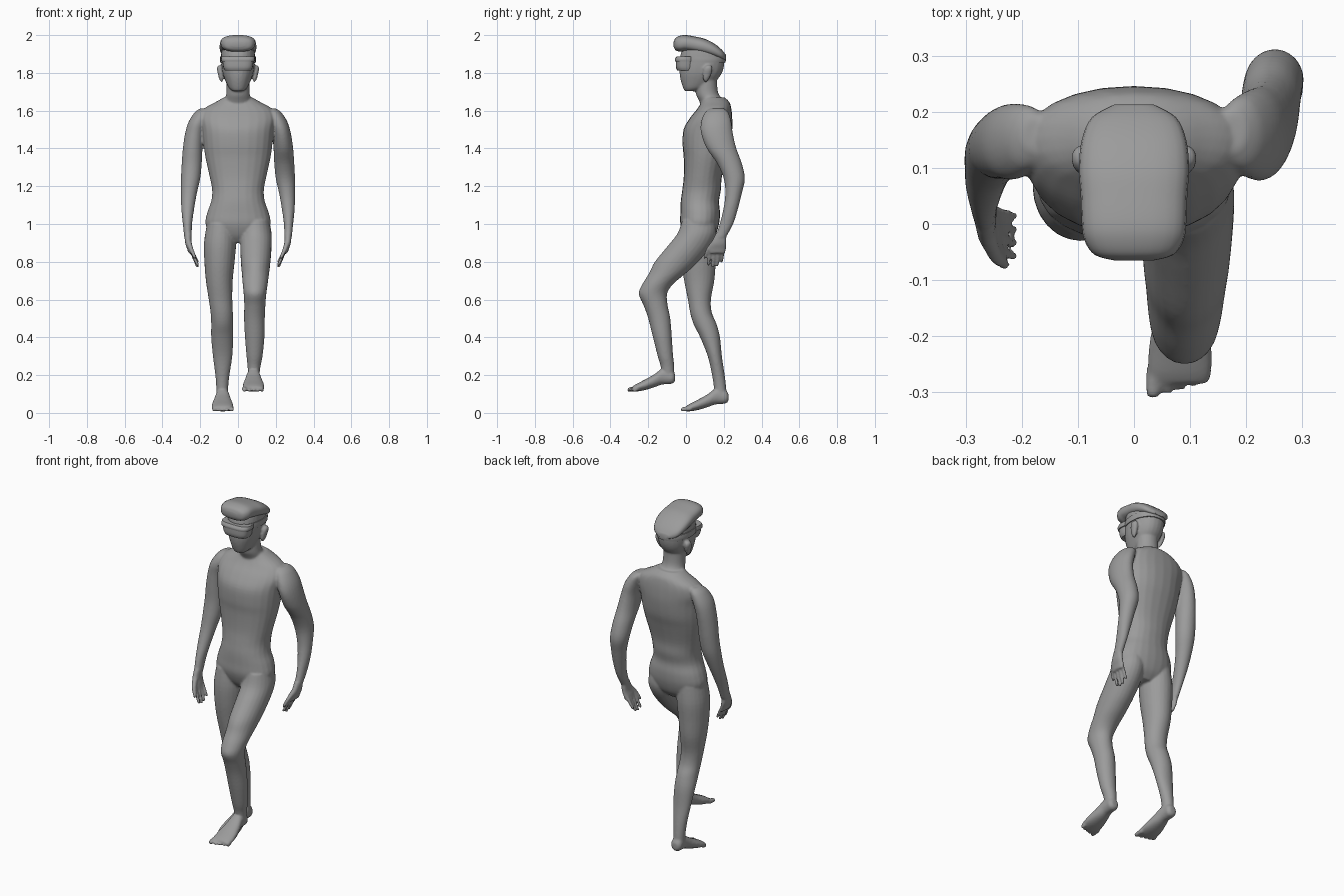
import bpy, bmesh, math
from mathutils import Vector

skin = bpy.data.materials.new("plain grey")
skin.diffuse_color = (0.33, 0.33, 0.33, 1)


def loft(bm, rings, plane="z", p=2.2, sides=24, steps=4, mirror=False, offset=(0, 0, 0)):
    """Closed smooth loft. Ring = (station, x0, x1, b0, b1); b is y for plane z, z for plane y."""
    rows = []
    n = len(rings)
    for i in range(n - 1):
        a, b, c, d = (rings[max(0, min(n - 1, i + k))] for k in (-1, 0, 1, 2))
        for s in range(steps + (i == n - 2)):
            t = s / steps
            rows.append([0.5 * (2 * q + (r - o) * t + (2 * o - 5 * q + 4 * r - e) * t * t
                                + (3 * q - o - 3 * r + e) * t ** 3)
                         for o, q, r, e in zip(a, b, c, d)])
    loops = []
    for st, x0, x1, b0, b1 in rows:
        loop = []
        for k in range(sides):
            ang = 2 * math.pi * k / sides
            cu, cv = math.cos(ang), math.sin(ang)
            u = (x0 + x1) / 2 + (x1 - x0) / 2 * math.copysign(abs(cu) ** (2 / p), cu)
            v = (b0 + b1) / 2 + (b1 - b0) / 2 * math.copysign(abs(cv) ** (2 / p), cv)
            co = Vector((u, v, st) if plane == "z" else (u, st, v))
            if mirror:
                co.x = -co.x
            loop.append(bm.verts.new(co + Vector(offset)))
        loops.append(loop)
    faces = [bm.faces.new((A[k], A[(k + 1) % sides], B[(k + 1) % sides], B[k]))
             for A, B in zip(loops, loops[1:]) for k in range(sides)]
    faces += [bm.faces.new(loops[0][::-1]), bm.faces.new(loops[-1])]
    bmesh.ops.recalc_face_normals(bm, faces=faces)


def finish(name, bm, angle=180):
    me = bpy.data.meshes.new(name)
    bm.to_mesh(me)
    bm.free()
    me.materials.append(skin)
    ob = bpy.data.objects.new(name, me)
    bpy.context.collection.objects.link(ob)
    bpy.ops.object.select_all(action="DESELECT")
    ob.select_set(True)
    bpy.context.view_layer.objects.active = ob
    bpy.ops.object.shade_smooth_by_angle(angle=math.radians(angle))
    return ob


def sym(rows):
    return [(s, -h, h, a, b) for s, h, a, b in rows]


body = bmesh.new()

# torso, neck and head
loft(body, sym([(.90, .06, .02, .12), (.94, .14, -.01, .155), (1.0, .172, -.03, .175),
                (1.06, .163, -.03, .18), (1.12, .142, -.028, .175), (1.18, .137, -.02, .185),
                (1.25, .15, -.012, .19), (1.35, .172, -.012, .215), (1.42, .182, -.018, .235),
                (1.5, .19, -.013, .245), (1.56, .2, .02, .245), (1.61, .18, .06, .24),
                (1.645, .12, .08, .23), (1.67, .075, .085, .205)]))
loft(body, sym([(1.6, .085, .09, .22), (1.65, .072, .07, .2), (1.69, .062, .052, .172),
                (1.75, .06, .05, .165), (1.8, .06, .05, .17)]), p=2)
loft(body, sym([(1.703, .028, -.005, .05), (1.72, .048, -.015, .1), (1.76, .068, -.028, .16),
                (1.8, .082, -.034, .19), (1.85, .089, -.033, .203), (1.9, .089, -.028, .2),
                (1.94, .08, -.01, .17), (1.965, .04, .03, .12)]))

# legs: right one planted behind, left one lifted forward
loft(body, [(.19, .055, .112, -.125, -.062), (.25, .05, .12, -.135, -.062),
            (.3, .045, .13, -.15, -.068), (.4, .037, .14, -.175, -.075),
            (.5, .032, .142, -.2, -.083), (.57, .033, .145, -.225, -.097),
            (.63, .03, .15, -.25, -.1), (.68, .025, .157, -.232, -.07),
            (.74, .02, .165, -.195, .0), (.8, .015, .172, -.165, .065),
            (.88, .012, .178, -.1, .13), (.95, .012, .178, -.045, .16),
            (1.02, .02, .165, -.02, .155)], p=2)
loft(body, [(.09, -.115, -.05, .15, .215), (.13, -.115, -.052, .148, .213),
            (.2, -.12, -.045, .138, .205), (.3, -.133, -.03, .115, .19),
            (.4, -.142, -.025, .075, .18), (.47, -.142, -.025, .04, .162),
            (.53, -.145, -.027, .022, .137), (.6, -.155, -.03, .01, .132),
            (.7, -.17, -.028, -.01, .15), (.8, -.178, -.018, -.025, .158),
            (.9, -.18, -.01, -.03, .165), (1.0, -.165, -.015, -.02, .16)], p=2)

# arm outline: z, inner x, outer x, then y range of the left arm and of the right arm
arm = [(.93, .245, .285, .155, .212, -.02, .045), (1.0, .243, .292, .178, .25, .0, .075),
       (1.08, .232, .3, .198, .275, .03, .11), (1.16, .218, .302, .208, .295, .055, .145),
       (1.24, .2, .302, .2, .312, .07, .175), (1.32, .192, .298, .165, .296, .08, .19),
       (1.4, .188, .292, .11, .267, .08, .2), (1.48, .18, .28, .08, .248, .08, .21),
       (1.54, .165, .262, .08, .24, .08, .215), (1.59, .15, .23, .1, .225, .1, .21),
       (1.612, .15, .2, .13, .2, .13, .19)]

for right in (False, True):
    k = 5 if right else 3
    loft(body, [(r[0], r[1], r[2], r[k], r[k + 1]) for r in arm], p=2, mirror=right)

    # hand: palm, four fingers, thumb
    place = dict(mirror=right, offset=(0, -.175 if right else 0, 0))
    loft(body, [(.845, .233, .262, .122, .208), (.87, .238, .27, .122, .212),
                (.9, .245, .28, .132, .214), (.95, .246, .284, .158, .214)], **place)
    for i in range(4):
        y, tip, ty = .134 + .021 * i, (.78, .77, .775, .795)[i], .118 + .024 * i
        loft(body, [(tip, .208, .218, ty - .004, ty + .004),
                    (tip + .012, .209, .227, ty - .008, ty + .008),
                    (.87, .24, .262, y - .01, y + .01)], p=2, sides=12, **place)
    loft(body, [(.815, .222, .232, .094, .103), (.83, .222, .242, .094, .113),
                (.87, .236, .262, .108, .136), (.92, .25, .28, .145, .18)],
         p=2, sides=12, **place)

    # foot and toes
    place = dict(mirror=right, offset=(0, .283, -.105) if right else (0, 0, 0))
    loft(body, [(-.285, .03, .13, .115, .138), (-.265, .024, .138, .113, .152),
                (-.22, .026, .138, .12, .175), (-.17, .036, .128, .135, .203),
                (-.13, .045, .118, .149, .232), (-.10, .05, .115, .152, .235),
                (-.072, .052, .114, .155, .225), (-.058, .065, .1, .168, .205)],
         plane="y", **place)
    for i in range(5):
        x, tip, r = .034 + .0225 * i + (.004 if i else 0), -.311 + .007 * i, .0125 if i == 0 else .0095
        loft(body, [(tip, x - r / 2, x + r / 2, .116, .122),
                    (tip + .01, x - r, x + r, .112, .112 + 1.9 * r),
                    (-.255, x - r, x + r, .115, .142)], plane="y", p=2, sides=12, **place)

    # ear
    loft(body, [(1.752, .08, .09, .098, .112), (1.768, .078, .1, .09, .122),
                (1.8, .078, .108, .088, .137), (1.825, .08, .112, .095, .14),
                (1.84, .085, .105, .108, .132)], p=2, sides=12, mirror=right)

# fuse all limbs into one continuous skin
ob = finish("body", body)
mod = ob.modifiers.new("fuse", "REMESH")
mod.mode = "VOXEL"
mod.voxel_size = 0.006
mod.use_smooth_shade = True
mod = ob.modifiers.new("soften", "SMOOTH")
mod.factor, mod.iterations = 0.5, 4

# swept hair with a raised front
bm = bmesh.new()
loft(bm, [(y, -h, h, a, b) for y, h, a, b in
          [(-.065, .035, 1.938, 1.965), (-.055, .07, 1.92, 1.985), (-.03, .088, 1.912, 1.997),
           (0, .093, 1.914, 2.0), (.05, .095, 1.905, 1.992), (.1, .098, 1.895, 1.98),
           (.15, .093, 1.882, 1.955), (.19, .075, 1.87, 1.922), (.213, .035, 1.868, 1.893)]],
     plane="y", p=2.6)
finish("hair", bm, 60)

# goggles: lens body, brow rim and head strap
bm = bmesh.new()
loft(bm, sym([(1.812, .07, -.046, .05), (1.83, .078, -.053, .05), (1.865, .083, -.053, .05)]), p=3)
finish("goggle_lens", bm, 40)
bm = bmesh.new()
loft(bm, sym([(1.86, .088, -.058, .05), (1.872, .09, -.059, .05), (1.886, .088, -.05, .05)]), p=3)
finish("goggle_rim", bm, 40)
bm = bmesh.new()
loft(bm, sym([(1.855, .094, -.03, .209), (1.87, .095, -.03, .211), (1.888, .094, -.03, .209)]))
finish("goggle_strap", bm, 40)
